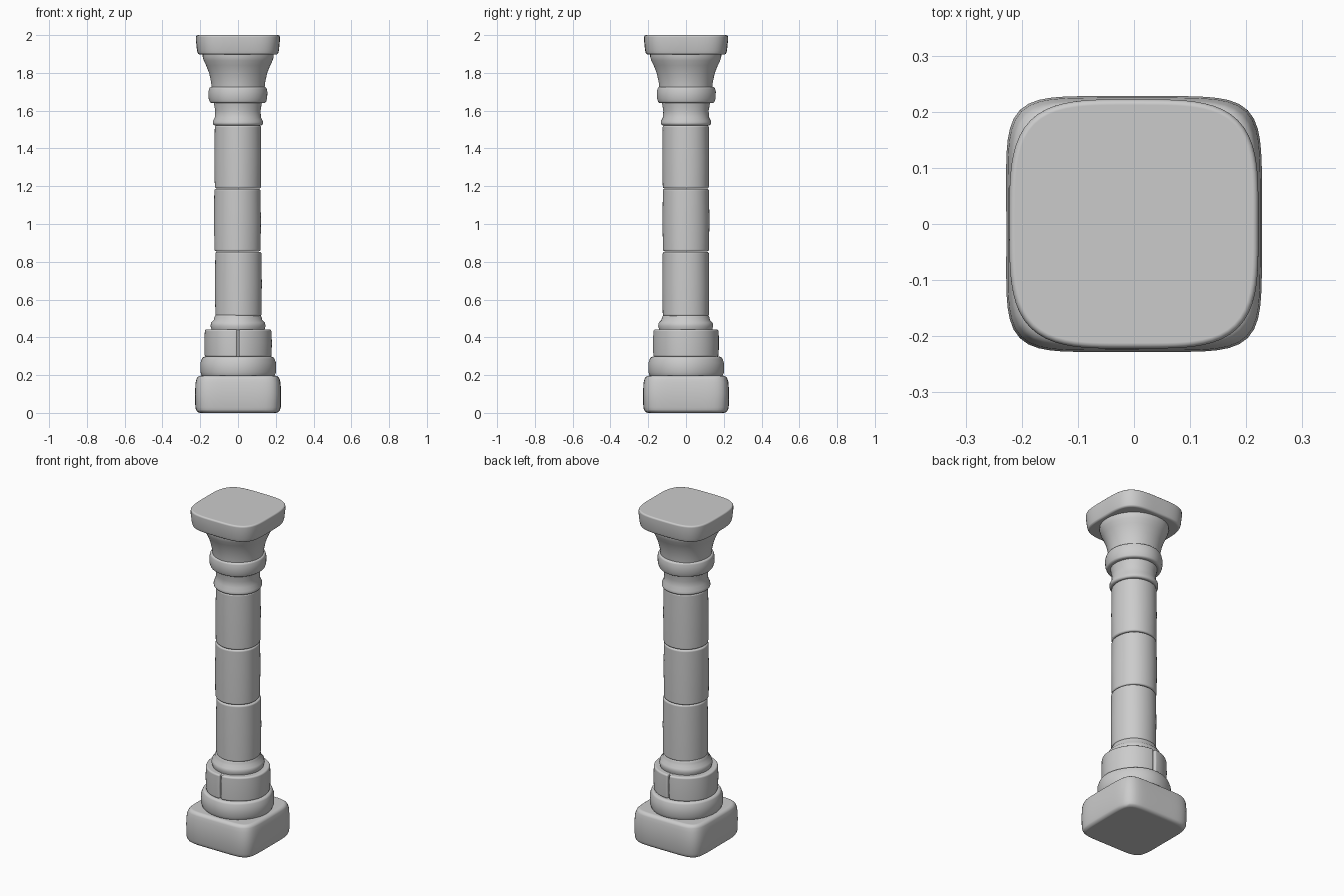
import bpy
import bmesh
import math
import random

random.seed(4)
if "Cube" in bpy.data.objects:
    bpy.data.objects.remove(bpy.data.objects["Cube"], do_unlink=True)

# Single stone colour
stone = bpy.data.materials.new("grey_stone")
stone.use_nodes = True
GREY = (0.6, 0.6, 0.6, 1)
stone.diffuse_color = GREY
stone.node_tree.nodes["Principled BSDF"].inputs["Base Color"].default_value = GREY


def stone_block(name, profile, power=2, bevel=0.012, wobble=0.006, span=(0, 360), steps=96):
    """Loft (height, half width) pairs; power 2 is round, higher is squarer."""
    bm = bmesh.new()
    full = span == (0, 360)
    count = steps if full else steps // 2 + 1
    waves = [(k, random.uniform(0, math.tau)) for k in (3, 5)]
    rings = []
    for z, half in profile:
        ring = []
        for i in range(count):
            t = i / (count if full else count - 1)
            a = math.radians(span[0] + (span[1] - span[0]) * t)
            c, s = math.cos(a), math.sin(a)
            r = half / (abs(c) ** power + abs(s) ** power) ** (1 / power)
            r *= 1 + wobble * sum(math.sin(k * a + p + 3 * z) for k, p in waves)
            ring.append(bm.verts.new((r * c, r * s, z)))
        rings.append(ring)
    for low, high in zip(rings, rings[1:]):
        for i in range(count):
            j = (i + 1) % count
            bm.faces.new((low[i], low[j], high[j], high[i]))
    bm.faces.new(rings[0][::-1])
    bm.faces.new(rings[-1])
    bmesh.ops.recalc_face_normals(bm, faces=bm.faces[:])
    mesh = bpy.data.meshes.new(name)
    bm.to_mesh(mesh)
    bm.free()
    for p in mesh.polygons:
        p.use_smooth = True
    mesh.materials.append(stone)
    obj = bpy.data.objects.new(name, mesh)
    bpy.context.collection.objects.link(obj)
    # Worn, softened rims
    mod = obj.modifiers.new("worn_edges", "BEVEL")
    mod.width = bevel
    mod.segments = 3
    mod.limit_method = "ANGLE"
    mod.angle_limit = math.radians(40)
    mod.harden_normals = True
    return obj


# Base: square plinth and round step
stone_block("plinth", [(0, 0.218), (0.03, 0.226), (0.1, 0.228), (0.16, 0.225), (0.197, 0.215)],
            power=6, bevel=0.018, wobble=0.001)
stone_block("base_step", [(0.19, 0.19), (0.215, 0.2), (0.265, 0.2), (0.298, 0.188)])

# Split drum: two half blocks with a narrow joint at front and back
for side, start in (("left", -90), ("right", 90)):
    half = stone_block("base_drum_" + side, [(0.296, 0.172), (0.37, 0.175), (0.442, 0.172)],
                       bevel=0.01, span=(start, start + 180))
    half.location.x = 0.004 if side == "left" else -0.004

# Collar, with a core that backs the split drum
stone_block("base_collar", [(0.29, 0.155), (0.435, 0.155), (0.44, 0.14), (0.46, 0.146), (0.478, 0.142),
                            (0.492, 0.128), (0.505, 0.126), (0.52, 0.118)], bevel=0.004)

# Shaft drums
for i, (low, high) in enumerate(((0.512, 0.853), (0.855, 1.186), (1.188, 1.522))):
    drum = stone_block("shaft_drum_%d" % (i + 1),
                       [(low, 0.122), ((low + high) / 2, 0.124), (high, 0.122)], bevel=0.01)
    drum.location.x = (0.003, -0.002, 0)[i]

# Capital: neck, ring, flared bell and square slab
stone_block("capital_neck", [(1.522, 0.126), (1.53, 0.133), (1.545, 0.132), (1.565, 0.122),
                             (1.6, 0.12), (1.645, 0.128)], bevel=0.005)
stone_block("capital_ring", [(1.64, 0.147), (1.665, 0.155), (1.7, 0.156), (1.726, 0.15)], bevel=0.01)
stone_block("capital_bell", [(1.72, 0.14), (1.75, 0.143), (1.8, 0.154), (1.84, 0.17),
                             (1.865, 0.182), (1.885, 0.188), (1.905, 0.188)], bevel=0.004)
stone_block("top_slab", [(1.897, 0.211), (1.92, 0.217), (1.97, 0.222), (2.0, 0.222)],
            power=3.8, bevel=0.01, wobble=0.001)
